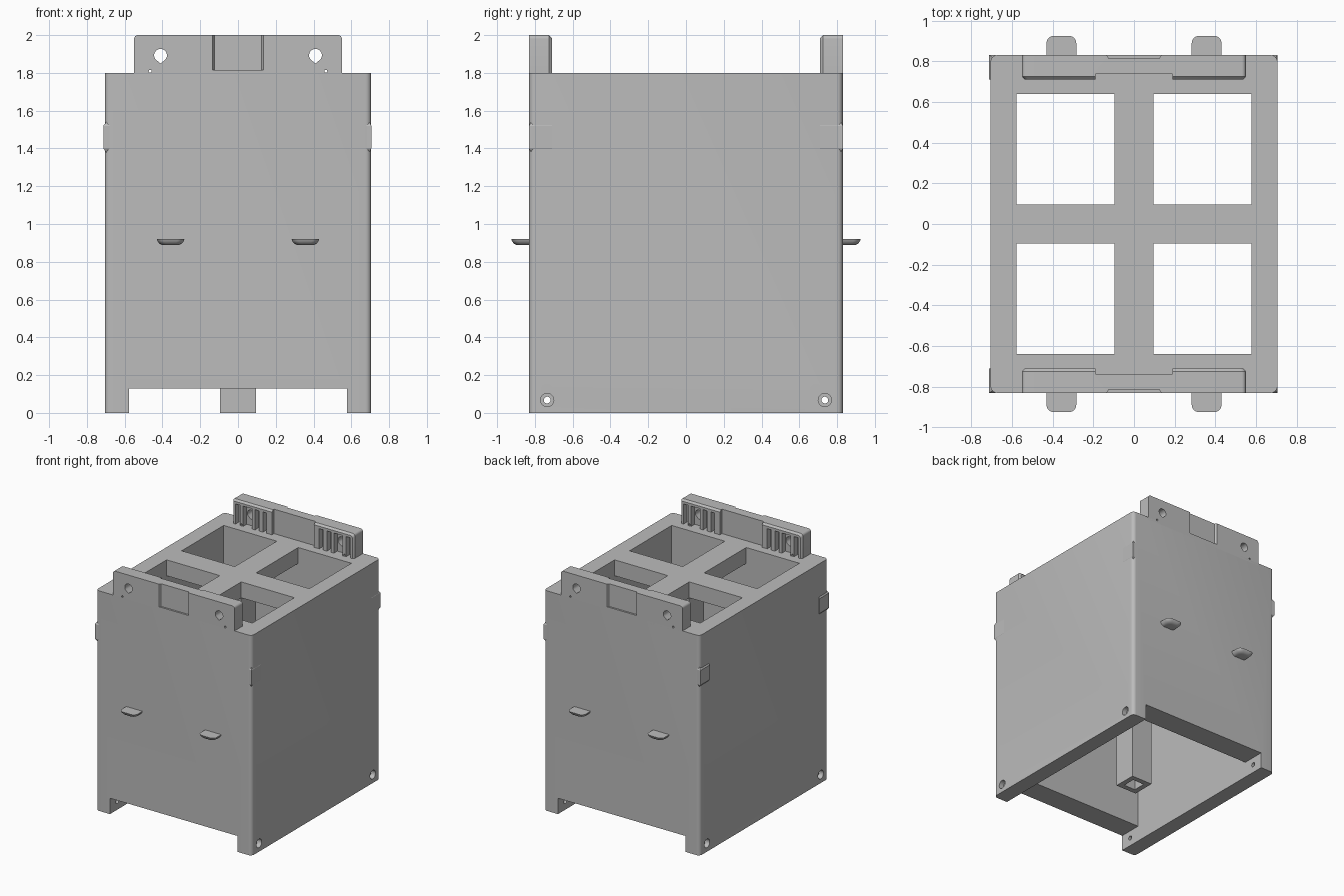
import bpy, bmesh, math

if "Cube" in bpy.data.objects:
    bpy.data.objects.remove(bpy.data.objects["Cube"])

GREY = bpy.data.materials.new("plain grey")
GREY.diffuse_color = (0.5, 0.5, 0.5, 1)
GREY.use_nodes = True
GREY.node_tree.nodes["Principled BSDF"].inputs["Base Color"].default_value = GREY.diffuse_color


def finish(name, bm):
    bmesh.ops.recalc_face_normals(bm, faces=bm.faces)
    me = bpy.data.meshes.new(name)
    bm.to_mesh(me)
    bm.free()
    me.materials.append(GREY)
    ob = bpy.data.objects.new(name, me)
    bpy.context.collection.objects.link(ob)
    return ob


def loft(name, rings):
    """Closed solid through rings of matching 3D points."""
    bm = bmesh.new()
    vs = [[bm.verts.new(p) for p in r] for r in rings]
    n = len(vs[0])
    for a, b in zip(vs, vs[1:]):
        for i in range(n):
            bm.faces.new((a[i], a[(i + 1) % n], b[(i + 1) % n], b[i]))
    bm.faces.new(vs[0][::-1])
    bm.faces.new(vs[-1])
    return finish(name, bm)


def box(name, x0, x1, y0, y1, z0, z1):
    ring = [(x0, y0), (x1, y0), (x1, y1), (x0, y1)]
    return loft(name, [[(x, y, z) for x, y in ring] for z in (z0, z1)])


def rounded(x0, x1, y0, y1, r, n=6):
    """Rounded rectangle outline in 2D."""
    pts = []
    for k, (cx, cy) in enumerate([(x1 - r, y1 - r), (x0 + r, y1 - r), (x0 + r, y0 + r), (x1 - r, y0 + r)]):
        for i in range(n + 1):
            a = math.pi / 2 * (k + i / n)
            pts.append((cx + r * math.cos(a), cy + r * math.sin(a)))
    return pts


def cut(ob, cutter):
    m = ob.modifiers.new("cut", 'BOOLEAN')
    m.operation, m.solver, m.object = 'DIFFERENCE', 'EXACT', cutter
    bpy.context.view_layer.objects.active = ob
    bpy.ops.object.modifier_apply(modifier=m.name)
    bpy.data.objects.remove(cutter)


def smooth(ob):
    bpy.ops.object.select_all(action='DESELECT')
    ob.select_set(True)
    bpy.context.view_layer.objects.active = ob
    bpy.ops.object.shade_smooth_by_angle(angle=math.radians(35))


def disc(r, cy, cz, n=24):
    return [(cy + r * math.cos(2 * math.pi * i / n), cz + r * math.sin(2 * math.pi * i / n)) for i in range(n)]


def through_x(pts, x0, x1):
    return loft("cutter", [[(x, y, z) for y, z in pts] for x in (x0, x1)])


def through_y(pts, y0, y1):
    return loft("cutter", [[(x, y, z) for x, z in pts] for y in (y0, y1)])


W, D, H = 0.705, 0.83, 1.8

# Main housing: rounded corners, open below, four windows in the top plate
body = loft("housing", [[(x, y, z) for x, y in rounded(-W, W, -D, D, 0.03)] for z in (0, H)])
cut(body, box("cutter", -0.578, 0.578, -0.64, 0.64, -0.1, 1.67))
cut(body, box("cutter", -0.578, 0.578, -1, 1, -0.1, 0.13))
for sx in (-1, 1):
    for sy in (-1, 1):
        xs, ys = sorted((sx * 0.097, sx * 0.578)), sorted((sy * 0.097, sy * 0.64))
        cut(body, box("cutter", *xs, *ys, 1.6, 1.9))
        # counterbored pin holes in the side walls
        cut(body, through_x(disc(0.035, sy * 0.735, 0.068), sx * 0.665, sx * 0.8))
        cut(body, through_x(disc(0.018, sy * 0.735, 0.068), sx * 0.5, sx * 0.8))
smooth(body)

# Hollow centre post
post = box("centre_post", -0.095, 0.095, -0.095, 0.095, 0, 1.69)
cut(post, box("cutter", -0.053, 0.053, -0.053, 0.053, -0.1, 0.3))

for s, side in ((-1, "front"), (1, "back")):
    def span(a, b):
        return sorted((s * a, s * b))

    # Top clip plate with rounded upper corners
    outline = [(-0.55, 1.78), (0.55, 1.78)]
    for i in range(7):
        a = math.pi / 2 * i / 6
        outline.append((0.53 + 0.02 * math.cos(a), 1.98 + 0.02 * math.sin(a)))
    for i in range(7):
        a = math.pi / 2 * (1 + i / 6)
        outline.append((-0.53 + 0.02 * math.cos(a), 1.98 + 0.02 * math.sin(a)))
    inner = [(x * 0.978, z if z < 1.9 else z - 0.015) for x, z in outline]
    plate = loft(side + "_clip_plate", [[(x, s * y, z) for x, z in ring] for y, ring in
                                        ((D, outline), (0.725, outline), (0.71, inner))])
    # shallow middle step inside and thumb recess outside
    cut(plate, box("cutter", -0.19, 0.19, *span(0.6, 0.737), H, 2.1))
    recess = [(-0.14, 0.84), (0.14, 0.84), (0.125, 0.815), (-0.125, 0.815)]
    cut(plate, loft("cutter", [[(x, s * y, z) for x, y in recess] for z in (1.815, 2.1)]))
    for m in (-1, 1):
        # vertical grip slots under the inner lip
        for c, w in ((0.5, 0.04), (0.41, 0.08), (0.325, 0.035), (0.255, 0.035)):
            cut(plate, box("cutter", m * c - w / 2, m * c + w / 2, *span(0.6, 0.755), H, 1.965))
        # teardrop hanging holes and pin pricks
        drop = [(m * 0.41, 1.85)]
        for i in range(17):
            a = math.radians(-40 + 260 * i / 16)
            drop.append((m * 0.41 + 0.034 * math.cos(a), 1.893 + 0.034 * math.sin(a)))
        cut(plate, through_y(drop, s * 0.6, s * 0.9))
        cut(plate, through_y(disc(0.008, m * 0.465, 1.809, 10), s * 0.6, s * 0.9))

        # Hook ledges: flat top, tapered underside
        rings = []
        for z, t in ((0.888, 0.03), (0.895, 0.015), (0.908, 0.004), (0.92, 0)):
            rings.append([(x, s * y, z) for x, y in
                          rounded(m * 0.357 - 0.073 + t, m * 0.357 + 0.073 - t, 0.76, 0.925 - t, 0.035)])
        ledge = loft(f"{side}_ledge", rings)
        smooth(ledge)

        # Square corner snap blocks, with the left pair standing slightly proud
        out = 0.713 if m < 0 else W + 0.001
        def prism(x0, x1, y0, y1, z):
            xs, ys = sorted((m * x0, m * x1)), span(y0, y1)
            return [(xs[0], ys[0], z), (xs[1], ys[0], z), (xs[1], ys[1], z), (xs[0], ys[1], z)]
        loft(f"{side}_corner_block", [prism(0.68, W - 0.015, 0.715, D - 0.015, 1.37),
                                      prism(0.68, out, 0.71, D + 0.001, 1.40),
                                      prism(0.68, out, 0.71, D + 0.001, 1.52),
                                      prism(0.68, W - 0.015, 0.715, D - 0.015, 1.55)])
    smooth(plate)
